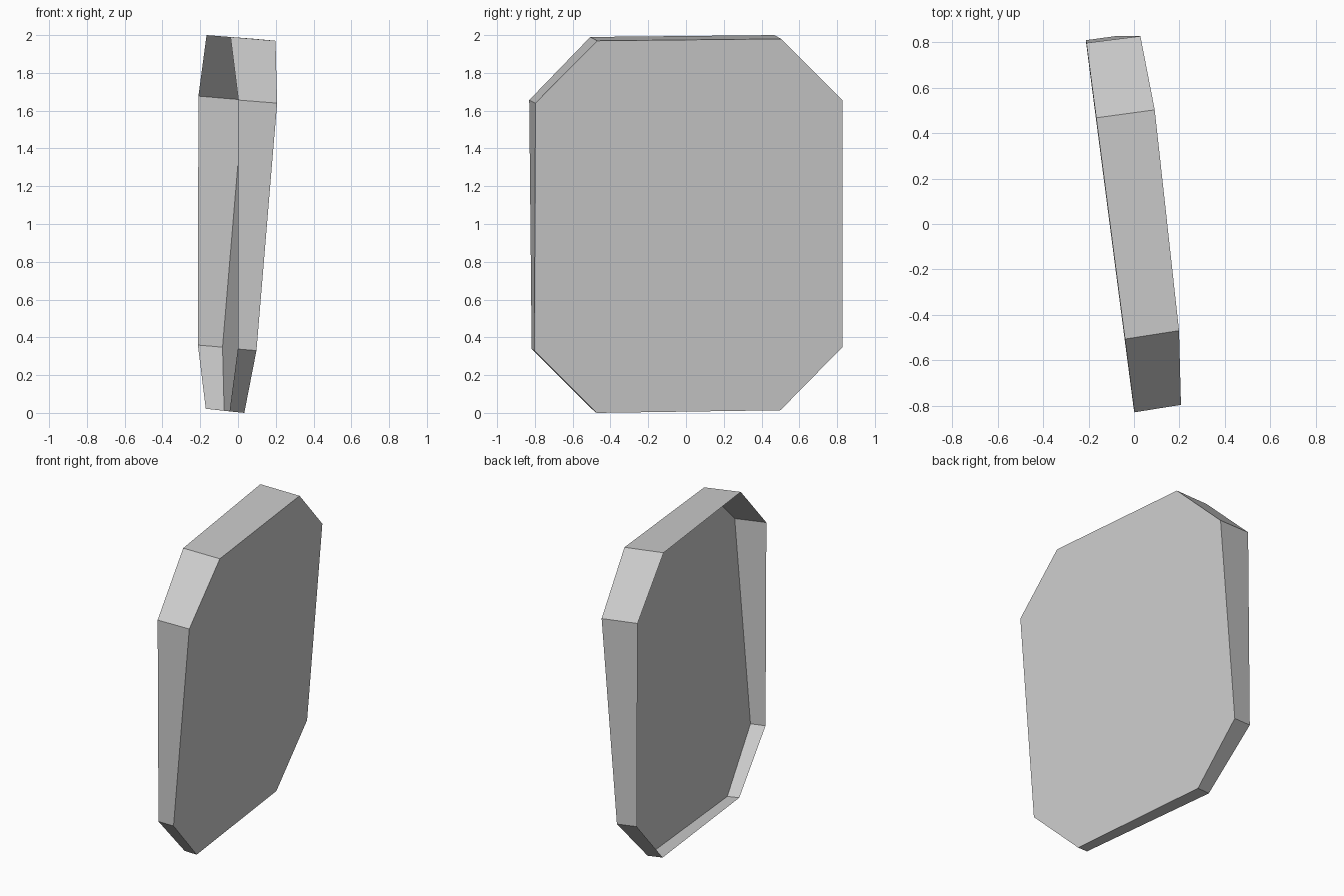
import bpy
import bmesh

cube = bpy.data.objects.get("Cube")
if cube:
    bpy.data.objects.remove(cube, do_unlink=True)

# One plain grey for the whole shell
grey = bpy.data.materials.new("light_grey")
grey.use_nodes = True
colour = (0.6, 0.6, 0.6, 1.0)
grey.diffuse_color = colour
grey.node_tree.nodes["Principled BSDF"].inputs["Base Color"].default_value = colour

# Octagon outlines as (y, z), starting at the upper front corner
PANEL = [(-0.797, 1.64), (-0.47, 1.97), (0.503, 1.98), (0.828, 1.657),
         (0.828, 0.348), (0.50, 0.014), (-0.473, 0.0), (-0.803, 0.33)]
RIM = [(-0.83, 1.656), (-0.507, 1.99), (0.468, 2.0), (0.798, 1.677),
       (0.81, 0.359), (0.484, 0.022), (-0.485, 0.008), (-0.817, 0.338)]


# The panel and the open rim lie on two tilted planes that form a wedge
def panel_x(y, z):
    return 0.207 - 0.111 * (y + 0.797) + 0.084 * (z - 1.64)


def rim_x(y, z):
    return 0.002 - 0.130 * (y + 0.83) + 0.001 * (z - 1.656)


bm = bmesh.new()
panel = [bm.verts.new((panel_x(y, z), y, z)) for y, z in PANEL]
rim = [bm.verts.new((rim_x(y, z), y, z)) for y, z in RIM]

# Closed panel on the +x side, with side walls running to the open rim
bm.faces.new(panel[::-1])
for i in range(8):
    j = (i + 1) % 8
    bm.faces.new((panel[i], panel[j], rim[j], rim[i]))

mesh = bpy.data.meshes.new("octagonal_tray")
bm.to_mesh(mesh)
bm.free()
mesh.materials.append(grey)
tray = bpy.data.objects.new("octagonal_tray", mesh)
bpy.context.collection.objects.link(tray)
